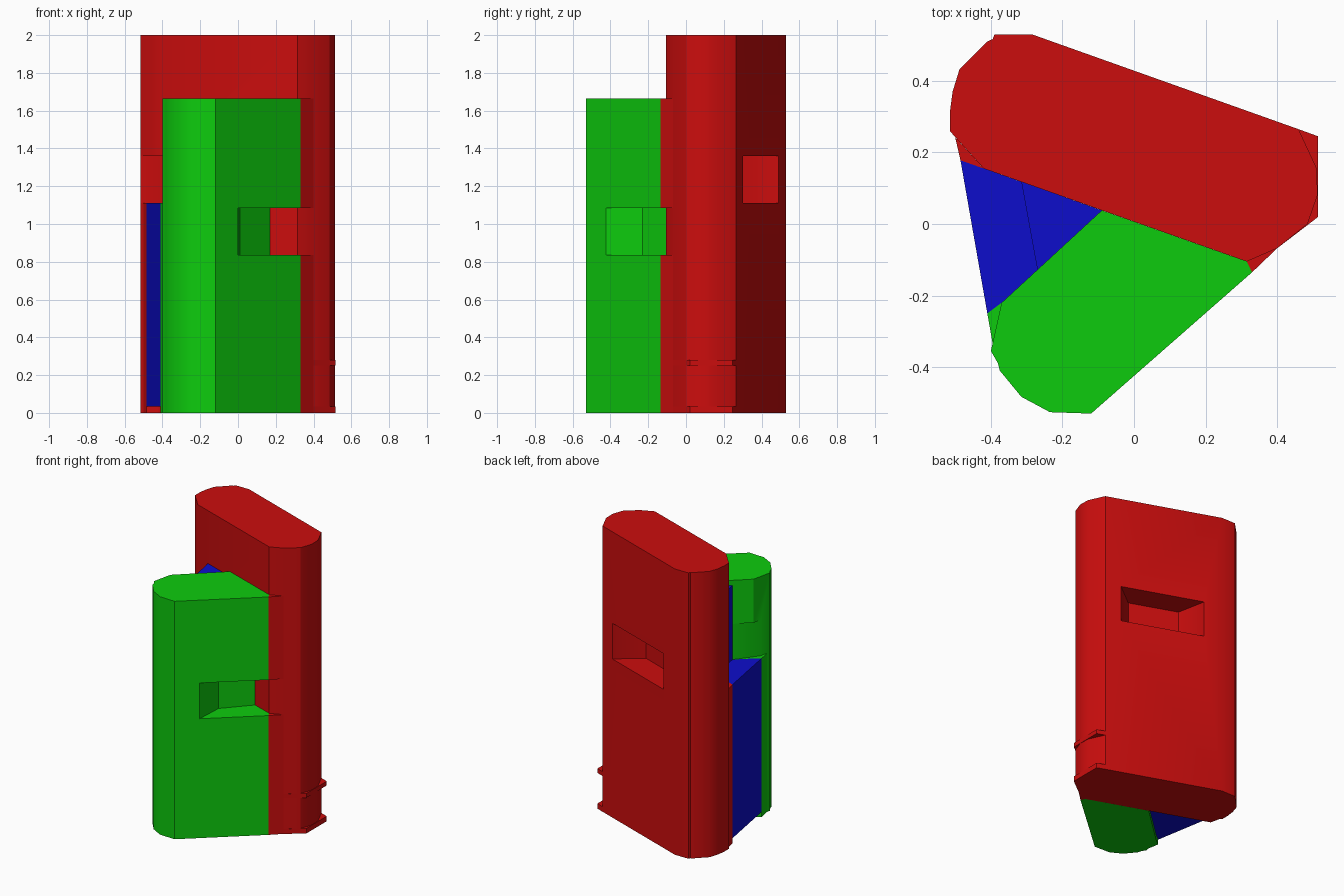
import bpy, bmesh, math

cube = bpy.data.objects.get("Cube")
if cube:
    bpy.data.objects.remove(cube, do_unlink=True)


def material(name, rgb):
    m = bpy.data.materials.new(name)
    m.use_nodes = True
    col = (*rgb, 1.0)
    m.diffuse_color = col
    for n in m.node_tree.nodes:
        if n.type == 'BSDF_PRINCIPLED':
            n.inputs["Base Color"].default_value = col
    return m


RED = material("red", (0.60, 0.004, 0.004))
GREEN = material("green", (0.004, 0.60, 0.004))
BLUE = material("blue", (0.004, 0.004, 0.60))


def prism(name, outline, z0, z1, mat):
    """Upright prism from a plan outline."""
    bm = bmesh.new()
    low = bm.faces.new([bm.verts.new((x, y, z0)) for x, y in outline])
    ext = bmesh.ops.extrude_face_region(bm, geom=[low], use_keep_orig=True)
    top = [v for v in ext["geom"] if isinstance(v, bmesh.types.BMVert)]
    bmesh.ops.translate(bm, verts=top, vec=(0, 0, z1 - z0))
    bmesh.ops.recalc_face_normals(bm, faces=bm.faces)
    me = bpy.data.meshes.new(name)
    bm.to_mesh(me)
    bm.free()
    me.materials.append(mat)
    ob = bpy.data.objects.new(name, me)
    bpy.context.collection.objects.link(ob)
    return ob


def activate(ob):
    bpy.ops.object.select_all(action='DESELECT')
    ob.select_set(True)
    bpy.context.view_layer.objects.active = ob


def cut(ob, outline, z0, z1):
    """Carve a pocket, then drop the cutter."""
    tool = prism("pocket_cutter", outline, z0, z1, ob.data.materials[0])
    tool.hide_render = True
    mod = ob.modifiers.new("pocket", 'BOOLEAN')
    mod.operation = 'DIFFERENCE'
    mod.solver = 'EXACT'
    mod.object = tool
    activate(ob)
    bpy.ops.object.modifier_apply(modifier=mod.name)
    bpy.data.objects.remove(tool, do_unlink=True)


# Tall rounded slab
tall_slab = prism("tall_slab", [
    (-0.285, 0.53), (-0.39, 0.53), (-0.395, 0.517), (-0.41, 0.51),
    (-0.488, 0.432), (-0.507, 0.37), (-0.515, 0.31), (-0.515, 0.26),
    (-0.42, 0.155), (0.315, -0.105), (0.40, -0.068), (0.485, 0.0),
    (0.513, 0.08), (0.511, 0.155), (0.46, 0.265)], 0, 2, RED)

# Shorter rounded slab
short_slab = prism("short_slab", [
    (-0.12, -0.53), (0.33, -0.135), (0.315, -0.105), (-0.09, 0.038),
    (-0.37, -0.22), (-0.40, -0.355), (-0.38, -0.39), (-0.375, -0.41),
    (-0.315, -0.483), (-0.235, -0.526)], 0, 1.665, GREEN)

# Corner fillers joining the slabs to the flat outer planes
red_corner = prism("red_corner_filler",
                   [(0.315, -0.105), (0.33, -0.135), (0.40, -0.068)],
                   0, 1.665, RED)
prism("red_side_filler",
      [(-0.50, 0.243), (-0.485, 0.178), (-0.42, 0.155)], 0, 1.11, RED)
prism("green_side_filler",
      [(-0.37, -0.22), (-0.41, -0.25), (-0.395, -0.335)], 0, 1.11, GREEN)

# Blue infill between the slabs, stepped back above the ledge
prism("lower_infill", [(-0.485, 0.178), (-0.42, 0.155), (-0.09, 0.038),
                       (-0.37, -0.22), (-0.41, -0.25)], 0.035, 1.11, BLUE)
prism("upper_infill", [(-0.315, 0.118), (-0.09, 0.038), (-0.27, -0.128)],
      1.11, 1.63, BLUE)

# Thin corner tabs near the base
for name, z0, z1 in (("base_tab", 0, 0.035), ("upper_tab", 0.25, 0.28)):
    prism(name, [(0.46, 0.265), (0.515, 0.245), (0.515, 0.02),
                 (0.40, -0.068)], z0, z1, RED)

# Tapered grip pockets
back_pocket = [(0.36, 0.3005), (0.19, 0.17), (-0.13, 0.285), (-0.17, 0.489),
               (-0.12, 0.62), (0.42, 0.43)]
front_pocket = [(0.0, -0.425), (0.01, -0.23), (0.17, -0.053),
                (0.315, -0.1045), (0.42, -0.055), (0.46, -0.2), (0.1, -0.55)]
side_pocket = [(-0.51, 0.26), (-0.315, 0.119), (-0.27, -0.128),
               (-0.385, -0.28), (-0.405, -0.34), (-0.6, -0.34), (-0.6, 0.28)]
cut(tall_slab, back_pocket, 1.11, 1.36)
cut(tall_slab, side_pocket, 1.11, 1.36)
cut(short_slab, front_pocket, 0.835, 1.085)
cut(short_slab, side_pocket, 1.11, 1.36)
cut(red_corner, front_pocket, 0.835, 1.085)

# Soft shading round the slab ends
for ob in (tall_slab, short_slab):
    activate(ob)
    bpy.ops.object.shade_smooth_by_angle(angle=math.radians(32))
